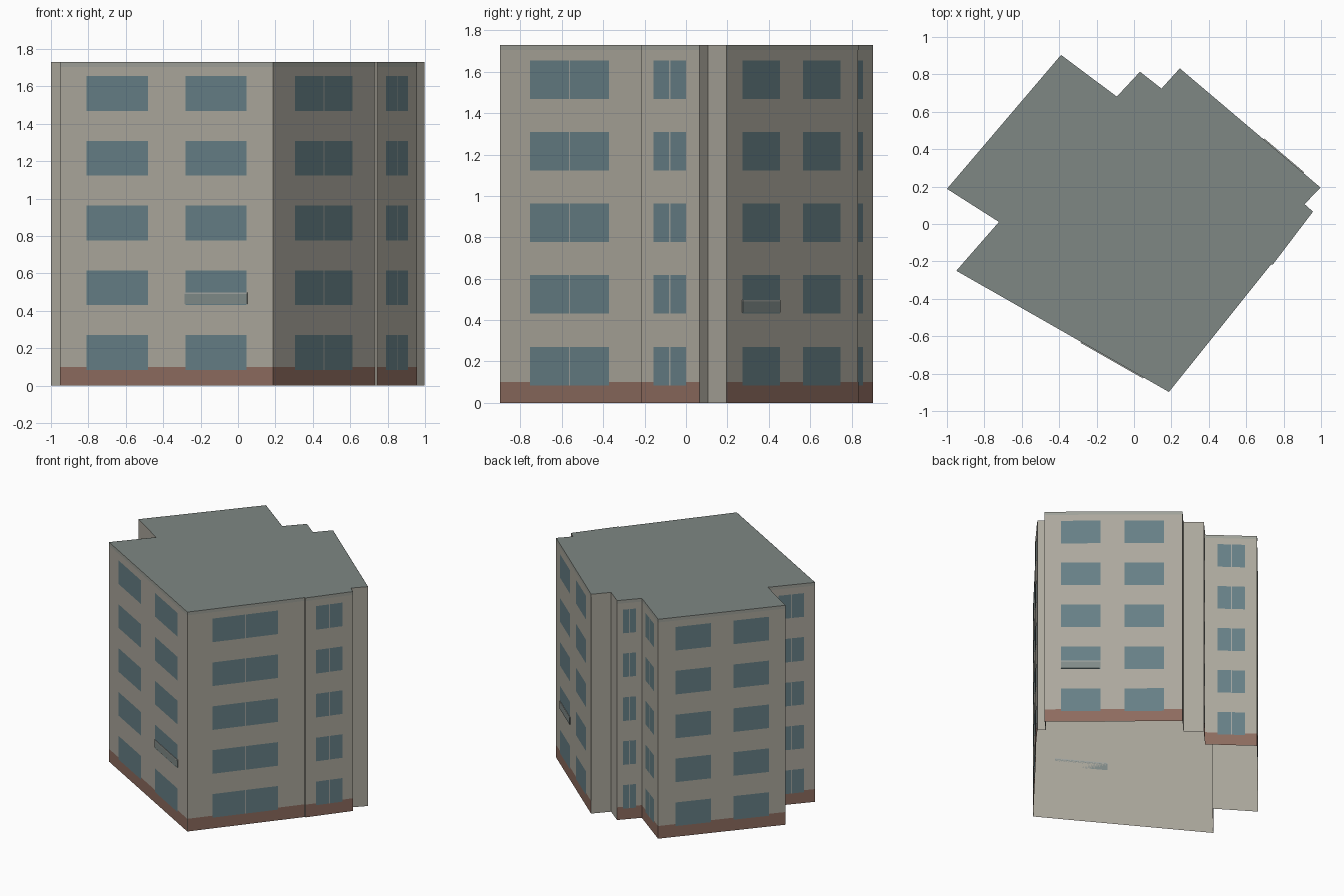
import bpy, bmesh
from mathutils import Vector

if "Cube" in bpy.data.objects:
    bpy.data.objects.remove(bpy.data.objects["Cube"])

H = 1.73                 # total height
FLOORS, STEP, SILL, WIN_H = 5, 0.346, 0.085, 0.186
BAND = 0.10

def material(name, rgb):
    m = bpy.data.materials.new(name)
    m.diffuse_color = (*rgb, 1)
    m.use_nodes = True
    m.node_tree.nodes["Principled BSDF"].inputs["Base Color"].default_value = m.diffuse_color
    return m

WALL = material("wall", (0.415, 0.395, 0.34))
ROOF = material("roof", (0.21, 0.245, 0.23))
BRICK = material("brick", (0.27, 0.15, 0.115))
GLASS = material("glass", (0.135, 0.215, 0.24))
FRAME = material("frame", (0.36, 0.38, 0.36))
TRIM = material("parapet_trim", (0.35, 0.36, 0.32))
RAIL = material("railing", (0.22, 0.26, 0.25))

# Footprint corners, counter-clockwise
FOOT = [Vector(p) for p in [
    (0.187, -0.898), (0.732, -0.217), (0.742, -0.217), (0.957, 0.066),
    (0.912, 0.106), (0.997, 0.195), (0.245, 0.832), (0.147, 0.724),
    (0.032, 0.814), (-0.092, 0.681), (-0.390, 0.904), (-1.0, 0.188),
    (-0.722, 0.011), (-0.95, -0.25)]]

# Windowed facades: first corner index -> (start, end, has mullion) per column
FACADES = {
    0: [(0.215, 0.775, True)],
    2: [(0.22, 0.775, True)],
    5: [(0.12, 0.405, False), (0.58, 0.865, False)],
    8: [(0.24, 0.76, True)],
    9: [(0.24, 0.77, True)],
    10: [(0.135, 0.415, False), (0.59, 0.87, False)],
    12: [(0.23, 0.77, True)],
    13: [(0.123, 0.414, False), (0.59, 0.877, False)],
}
BALCONIES = [(5, 0.12, 0.405), (13, 0.587, 0.88)]   # facade, start, end


def finish(name, bm, mats):
    me = bpy.data.meshes.new(name)
    bm.to_mesh(me)
    bm.free()
    for m in mats:
        me.materials.append(m)
    ob = bpy.data.objects.new(name, me)
    bpy.context.collection.objects.link(ob)
    return ob


def on_wall(i, t, z, out):
    """Point on facade i at fraction t, height z, pushed outwards."""
    a, b = FOOT[i], FOOT[(i + 1) % len(FOOT)]
    d = (b - a).normalized()
    p = a.lerp(b, t) + Vector((d.y, -d.x)) * out
    return Vector((p.x, p.y, z))


def panel(bm, i, t0, t1, z0, z1, out):
    bm.faces.new([bm.verts.new(on_wall(i, t, z, out))
                  for t, z in ((t0, z0), (t1, z0), (t1, z1), (t0, z1))])


def slab(bm, i, t0, t1, z0, z1, o0, o1):
    """Closed box lying along a facade."""
    ring = [[bm.verts.new(on_wall(i, t, z, o))
             for t, o in ((t0, o0), (t0, o1), (t1, o1), (t1, o0))] for z in (z0, z1)]
    bm.faces.new(ring[0][::-1])
    bm.faces.new(ring[1])
    for k in range(4):
        n = (k + 1) % 4
        bm.faces.new((ring[0][k], ring[0][n], ring[1][n], ring[1][k]))
    bmesh.ops.recalc_face_normals(bm, faces=bm.faces)


# Building body: walls and a coloured roof, open underneath
bm = bmesh.new()
low = [bm.verts.new((p.x, p.y, 0)) for p in FOOT]
high = [bm.verts.new((p.x, p.y, H)) for p in FOOT]
bm.faces.new(high).material_index = 1
for k in range(len(FOOT)):
    n = (k + 1) % len(FOOT)
    bm.faces.new((low[k], low[n], high[n], high[k]))
finish("building_body", bm, [WALL, ROOF])

# Brick plinth, parapet trim, glazing and mullions on each windowed facade
plinth, trim, glass, mullion = (bmesh.new() for _ in range(4))
for i, columns in FACADES.items():
    panel(plinth, i, 0, 1, 0, BAND, 0.001)
    panel(trim, i, 0, 1, H - 0.025, H, 0.001)
    length = (FOOT[(i + 1) % len(FOOT)] - FOOT[i]).length
    for t0, t1, split in columns:
        for k in range(FLOORS):
            z = SILL + k * STEP
            panel(glass, i, t0, t1, z, z + WIN_H, 0.002)
            if split:
                mid, w = (t0 + t1) / 2, 0.004 / length
                panel(mullion, i, mid - w, mid + w, z, z + WIN_H, 0.003)
finish("brick_plinth", plinth, [BRICK])
finish("parapet_trim", trim, [TRIM])
finish("window_glass", glass, [GLASS])
finish("window_mullions", mullion, [FRAME])

# Shallow balcony guards on the second floor, with a pale top rail
guard, rail = bmesh.new(), bmesh.new()
for i, t0, t1 in BALCONIES:
    slab(guard, i, t0, t1, 0.437, 0.49, 0.0, 0.005)
    slab(rail, i, t0, t1, 0.49, 0.498, 0.0, 0.006)
finish("balcony_guards", guard, [RAIL])
finish("balcony_rails", rail, [FRAME])
